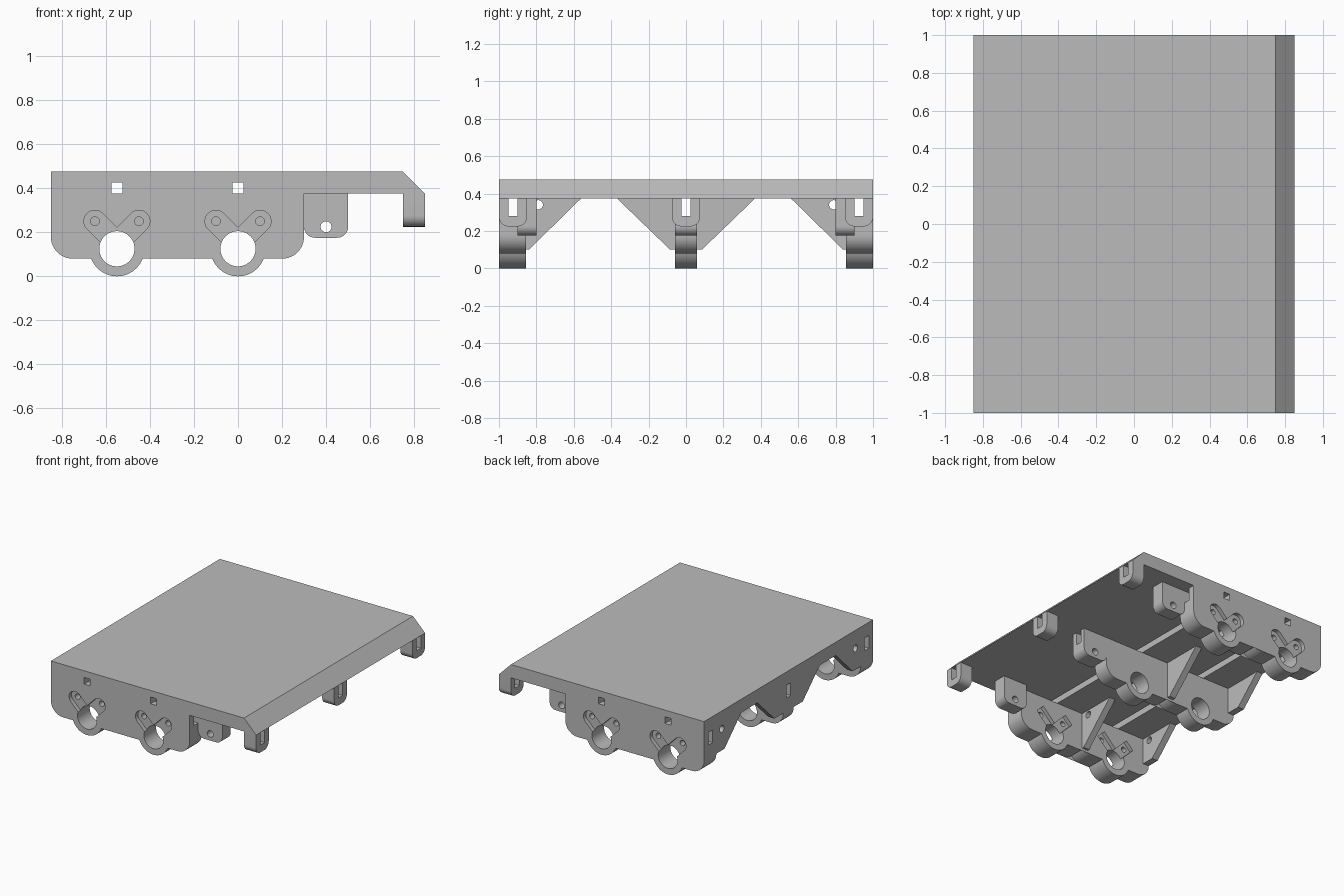
import bpy, bmesh
from math import sin, cos, pi, radians
from mathutils import Matrix, Vector

cube = bpy.data.objects.get("Cube")
if cube:
    bpy.data.objects.remove(cube, do_unlink=True)

grey = bpy.data.materials.new("plain grey")
grey.use_nodes = True
GREY = (0.5, 0.5, 0.5, 1)
grey.diffuse_color = GREY
grey.node_tree.nodes["Principled BSDF"].inputs["Base Color"].default_value = GREY

UNDER, TOP, END = 0.375, 0.475, 0.85      # deck underside, deck top, half length in x
AXLES = (-0.55, 0.0)                      # x of the two bearing holes


def arc(cx, cz, r, a, b, n=12):
    """Points on an arc from angle a to b in degrees."""
    return [(cx + r * cos(radians(a + (b - a) * i / n)),
             cz + r * sin(radians(a + (b - a) * i / n))) for i in range(n + 1)]


def circle(cx, cz, r, n=48):
    return arc(cx, cz, r, 0, 360, n)[:-1]


def rect(u0, u1, v0, v1):
    return [(u0, v0), (u1, v0), (u1, v1), (u0, v1)]


def round_tab(u0, u1, v0, v1, r):
    """Rectangle whose two lower corners are rounded."""
    return ([(u1, v1), (u0, v1)] + arc(u0 + r, v0 + r, r, 180, 270)
            + arc(u1 - r, v0 + r, r, 270, 360))


def prism(name, outline, axis, a, b):
    """Extrude an outline (x,z) along y, or (y,z) along x."""
    def place(p, d):
        return (p[0], d, p[1]) if axis == "y" else (d, p[0], p[1])
    bm = bmesh.new()
    face = bm.faces.new([bm.verts.new(place(p, a)) for p in outline])
    out = bmesh.ops.extrude_face_region(bm, geom=[face])
    move = Vector(place((0, 0), b - a))
    bmesh.ops.translate(bm, vec=move,
                        verts=[g for g in out["geom"] if isinstance(g, bmesh.types.BMVert)])
    bmesh.ops.remove_doubles(bm, verts=bm.verts, dist=1e-5)
    bmesh.ops.recalc_face_normals(bm, faces=bm.faces)
    mesh = bpy.data.meshes.new(name)
    bm.to_mesh(mesh)
    bm.free()
    mesh.materials.append(grey)
    obj = bpy.data.objects.new(name, mesh)
    bpy.context.collection.objects.link(obj)
    return obj


def finish(obj, cutters=()):
    """Cut the holes, drop the cutters and shade."""
    bpy.ops.object.select_all(action="DESELECT")
    bpy.context.view_layer.objects.active = obj
    obj.select_set(True)
    for cutter in cutters:
        cutter.hide_render = True
        mod = obj.modifiers.new("cut", "BOOLEAN")
        mod.operation, mod.solver, mod.object = "DIFFERENCE", "EXACT", cutter
        bpy.ops.object.modifier_apply(modifier=mod.name)
        bpy.data.objects.remove(cutter, do_unlink=True)
    bpy.ops.object.shade_smooth_by_angle(angle=radians(30))
    return obj


def slot(y):
    """Cutter for the long slot that runs along x."""
    return prism("slot_cutter", rect(y - 0.025, y + 0.025, 0.28, UNDER + 0.02), "x", -1, 1)


# Deck with a bevelled edge and two square grooves underneath
deck = prism("deck", [(-END, UNDER), (END, UNDER), (0.75, TOP), (-END, TOP)], "y", -1, 1)
finish(deck, [prism("groove_cutter", rect(x - 0.025, x + 0.025, UNDER - 0.02, 0.425), "y", -1.1, 1.1)
              for x in AXLES])

# Side outline shared by all bearing walls
wall_outline = [(0.3, UNDER), (-END, UNDER)] + arc(-0.75, 0.18, 0.1, 180, 270)
wall_outline += arc(-0.55, 0.125, 0.125, 201.1, 338.9, 24)
wall_outline += arc(-0.35, 0.18, 0.1, 270, 318.6, 6) + arc(-0.2, 0.18, 0.1, 221.4, 270, 6)
wall_outline += arc(0, 0.125, 0.125, 201.1, 338.9, 24) + arc(0.2, 0.18, 0.1, 270, 360)


def arm(x, side, square):
    """Outline of one arm of the V recess, tilted by 45 degrees."""
    length = 0.1 * 2 ** 0.5
    if square:
        shape = rect(-0.04, 0.04, 0, length + 0.04)
    else:
        shape = [(-0.05, 0), (0.05, 0)] + arc(0, length, 0.05, 0, 180)
    turn = Matrix.Rotation(-side * pi / 4, 2)
    return [(x + v.x, 0.15 + v.y) for v in (turn @ Vector(p) for p in shape)]


def bearing_wall(name, y0, y1, slot_y, outer=0):
    cuts = [prism("bore_cutter", circle(x, 0.125, 0.08), "y", y0 - 0.1, y1 + 0.1) for x in AXLES]
    cuts.append(slot(slot_y))
    if outer:
        face, inner = outer, outer * 0.855
        for x in AXLES:
            for side in (-1, 1):
                cuts.append(prism("arm_cutter", arm(x, side, False), "y",
                                  face - outer * 0.03, face + outer * 0.05))
                cuts.append(prism("pocket_cutter", arm(x, side, True), "y",
                                  inner - outer * 0.05, inner + outer * 0.03))
                cuts.append(prism("bolt_cutter", circle(x + side * 0.1, 0.25, 0.02, 24), "y",
                                  y0 - 0.1, y1 + 0.1))
    finish(prism(name, wall_outline, "y", y0, y1), cuts)


bearing_wall("front_wall", -1, -0.855, -0.925, -1)
bearing_wall("middle_wall", -0.06, 0.06, 0)
bearing_wall("back_wall", 0.855, 1, 0.925, 1)


# Triangular gussets that brace the walls against the deck
def gusset(name, x0, x1, root, foot, tip, bottom, hole=None):
    slope = (tip - foot) / (UNDER - 0.1)
    low = foot + slope * (bottom - 0.1)
    outline = [(root, UNDER), (tip, UNDER), (low, bottom), (root, bottom)]
    cuts = [prism("pin_cutter", circle(hole, 0.34, 0.025, 24), "x", -1, 1)] if hole else []
    finish(prism(name, outline, "x", x0, x1), cuts)


for x0, x1, bottom, label in ((-0.85, -0.8, 0.18, "rear"), (-0.3, -0.25, 0.1, "centre")):
    for s, word in ((-1, "front"), (1, "back")):
        gusset(f"{word}_{label}_gusset", x0, x1, s * 0.855, s * 0.84, s * 0.56, bottom, s * 0.79)
        gusset(f"middle_{word}_{label}_gusset", x0, x1, s * 0.06, s * 0.085, s * 0.37, bottom)

# Drilled tabs beside each wall, and slotted hooks under the bevelled edge
for name, y, hook_y in (("front", -0.85, -0.925), ("middle", 0, 0), ("back", 0.85, 0.925)):
    half = 0.06 if y == 0 else 0.05
    tab = prism(f"{name}_tab", round_tab(0.3, 0.5, 0.175, UNDER, 0.05), "y", y - half, y + half)
    finish(tab, [prism("tab_cutter", circle(0.4, 0.225, 0.025, 24), "y", y - 0.2, y + 0.2),
                 slot(hook_y)])
    hook = prism(f"{name}_hook", round_tab(hook_y - 0.075, hook_y + 0.075, 0.225, UNDER, 0.05),
                 "x", 0.75, END)
    finish(hook, [slot(hook_y)])
